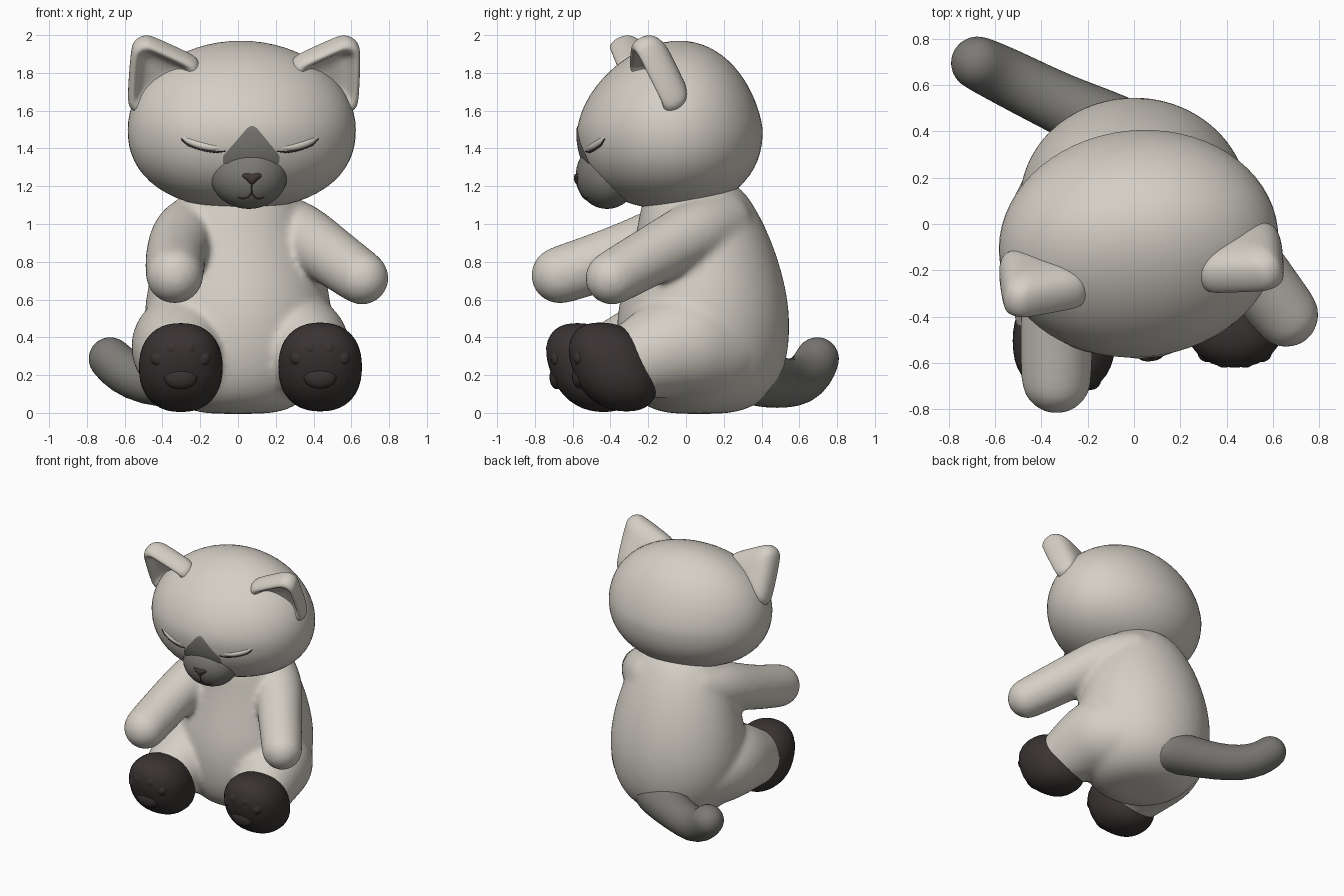
import bpy, bmesh, math
from mathutils import Vector, Matrix

if "Cube" in bpy.data.objects:
    bpy.data.objects.remove(bpy.data.objects["Cube"])


def mat(name, rgb):
    m = bpy.data.materials.new(name)
    m.diffuse_color = (*rgb, 1)
    m.use_nodes = True
    m.node_tree.nodes["Principled BSDF"].inputs["Base Color"].default_value = m.diffuse_color
    return m


CREAM = mat("cream plush", (0.66, 0.625, 0.56))
GREY = mat("grey plush", (0.20, 0.195, 0.178))
DARK = mat("dark brown plush", (0.042, 0.034, 0.033))
NOSE = mat("nose brown", (0.055, 0.042, 0.04))


def finish(bm, name, material, matrix=None, subsurf=0, mirror=False):
    bmesh.ops.recalc_face_normals(bm, faces=bm.faces)
    me = bpy.data.meshes.new(name)
    bm.to_mesh(me)
    bm.free()
    for p in me.polygons:
        p.use_smooth = True
    me.materials.append(material)
    ob = bpy.data.objects.new(name, me)
    bpy.context.collection.objects.link(ob)
    if matrix:
        ob.matrix_world = matrix
    if mirror:
        mod = ob.modifiers.new("Mirror", 'MIRROR')
        mod.use_mirror_merge = False
    if subsurf:
        mod = ob.modifiers.new("Subsurf", 'SUBSURF')
        mod.levels = mod.render_levels = subsurf
    return ob


def skin(bm, rings):
    """Bridge equal rings of points; a ring is closed to its centre at both ends."""
    vs = [[bm.verts.new(p) for p in r] for r in rings]
    n = len(vs[0])
    for a, b in zip(vs, vs[1:]):
        for i in range(n):
            j = (i + 1) % n
            bm.faces.new((a[i], a[j], b[j], b[i]))
    for r in (vs[0], vs[-1]):
        c = bm.verts.new(sum((v.co for v in r), Vector()) / n)
        for i in range(n):
            bm.faces.new((r[i], r[(i + 1) % n], c))


def add_tube(bm, pts, radii, segs=24):
    """Round-ended tapering tube along a path."""
    pts = [Vector(p) for p in pts]
    secs = []
    last = len(pts) - 1
    for i, (p, r) in enumerate(zip(pts, radii)):
        t = (pts[min(i + 1, last)] - pts[max(i - 1, 0)]).normalized()
        cap = [(k, math.sqrt(1 - k * k)) for k in (0.35, 0.65, 0.87, 0.98)]
        if i == 0:
            secs += [(p - t * r * k, t, r * s) for k, s in reversed(cap)]
        secs.append((p, t, r))
        if i == last:
            secs += [(p + t * r * k, t, r * s) for k, s in cap]
    rings = []
    for p, t, r in secs:
        u = t.cross(Vector((0.1, 0.05, 1))).normalized()
        v = t.cross(u)
        rings.append([p + (u * math.cos(a) + v * math.sin(a)) * r
                      for a in (2 * math.pi * i / segs for i in range(segs))])
    skin(bm, rings)


def tube(name, pts, radii, material, segs=24, subsurf=1, **kw):
    bm = bmesh.new()
    add_tube(bm, pts, radii, segs)
    return finish(bm, name, material, subsurf=subsurf, **kw)


def ball(name, fn, material, segs=64, **kw):
    """Unit sphere reshaped by fn."""
    bm = bmesh.new()
    bmesh.ops.create_uvsphere(bm, u_segments=segs, v_segments=segs // 2, radius=1)
    for v in bm.verts:
        v.co = Vector(fn(v.co))
    return finish(bm, name, material, **kw)


def rounded_triangle(name, corners, r, profile, material, **kw):
    """Cushion with a rounded triangular outline; profile is (scale, depth) from front to back."""
    cs = [Vector(c) for c in corners]
    mid = sum(cs, Vector()) / 3
    n = (cs[1] - cs[0]).cross(cs[2] - cs[0]).normalized()
    if n.y > 0:
        n, cs = -n, cs[::-1]
    outline = []
    for c in cs:
        d = (c - mid).normalized() * r
        for a in (-60, -30, 0, 30, 60):
            outline.append(c + Matrix.Rotation(math.radians(a), 3, n) @ d)
    bm = bmesh.new()
    skin(bm, [[mid + (p - mid) * s + n * d for p in outline] for s, d in profile])
    return finish(bm, name, material, subsurf=2, **kw)


# Torso: stacked elliptical sections (z, back y, front y, half width)
bm = bmesh.new()
rings = []
for z, yb, yf, rx in [(-0.005, 0.2, -0.06, 0.15), (0.015, 0.33, -0.19, 0.28), (0.10, 0.46, -0.30, 0.39),
                      (0.25, 0.535, -0.36, 0.47), (0.45, 0.555, -0.375, 0.505), (0.62, 0.54, -0.35, 0.49),
                      (0.8, 0.495, -0.30, 0.45), (0.97, 0.43, -0.26, 0.395), (1.1, 0.36, -0.24, 0.34),
                      (1.2, 0.29, -0.2, 0.27), (1.27, 0.15, -0.1, 0.13)]:
    rings.append([Vector((rx * math.cos(a), (yb + yf) / 2 + (yb - yf) / 2 * math.sin(a), z))
                  for a in (2 * math.pi * i / 32 for i in range(32))])
skin(bm, rings)

# Arms, one reaching forward and one reaching out
add_tube(bm, [(-0.2, 0.12, 1.0), (-0.285, -0.05, 0.955), (-0.335, -0.34, 0.835), (-0.335, -0.665, 0.73)],
         [0.17, 0.18, 0.16, 0.157])
add_tube(bm, [(0.16, 0.19, 1.0), (0.31, 0.06, 0.96), (0.46, -0.14, 0.855), (0.655, -0.39, 0.715)],
         [0.17, 0.18, 0.158, 0.147])
# Legs with full thighs
add_tube(bm, [(-0.22, 0.1, 0.34), (-0.275, -0.04, 0.365), (-0.305, -0.18, 0.345), (-0.31, -0.45, 0.25)],
         [0.28, 0.298, 0.275, 0.195])
add_tube(bm, [(0.22, 0.13, 0.34), (0.29, 0.01, 0.37), (0.34, -0.1, 0.345), (0.42, -0.32, 0.25)],
         [0.28, 0.298, 0.275, 0.195])
body = finish(bm, "body_arms_and_legs", CREAM, subsurf=2)
# Blend the limbs into the torso like sewn plush
mod = body.modifiers.new("Blend", 'REMESH')
mod.mode = 'VOXEL'
mod.voxel_size = 0.018
mod.use_smooth_shade = True
mod = body.modifiers.new("Soften", 'SMOOTH')
mod.factor = 0.5
mod.iterations = 14


# Feet with soft pads
def foot_shape(c, r):
    def fn(p):
        k = sum(abs(a) ** 2.3 for a in p) ** (-1 / 2.3)
        return (c[0] + p.x * k * r[0], c[1] + p.y * k * r[1] - (p.z * 0.07), c[2] + p.z * k * r[2])
    return fn


for side, c in (("right", (-0.303, -0.505, 0.24)), ("left", (0.435, -0.385, 0.243))):
    ball("foot_" + side, foot_shape(c, (0.221, 0.22, 0.235)), DARK, 40)
    pads = [(0, -0.178, -0.05, 0.09, 0.065)] + [(x, y, z, 0.045, 0.045) for x, y, z in
            ((-0.115, -0.172, 0.05), (-0.045, -0.196, 0.1), (0.045, -0.196, 0.1), (0.115, -0.172, 0.05))]
    for i, (x, y, z, rx, rz) in enumerate(pads):
        ball(f"foot_pad_{side}_{i}", lambda p: (c[0] + x + p.x * rx, c[1] + y + p.y * 0.04, c[2] + z + p.z * rz),
             DARK, 20)

# Tail curling to one side
tube("tail", [(0.0, 0.37, 0.19), (-0.15, 0.445, 0.17), (-0.32, 0.52, 0.155), (-0.49, 0.605, 0.165),
              (-0.61, 0.665, 0.22), (-0.675, 0.695, 0.285)],
     [0.155, 0.145, 0.131, 0.128, 0.123, 0.118], GREY)

# Head, turned slightly; everything on it is in head coordinates
H = Matrix.Translation((0.02, -0.085, 1.5)) @ Matrix.Rotation(math.radians(6.3), 4, 'Z')


def head_shape(p):
    e = 2 if p.z > 0 else 2.25  # fuller cheeks below
    k = (math.hypot(p.x, p.y) ** e + abs(p.z) ** e) ** (-1 / e)
    up = max(p.z, 0)
    return (p.x * k * 0.605, p.y * k * 0.49 * (1 - 0.13 * up) + 0.05 * up * up, p.z * k * (0.47 if up else 0.42))


def head_front(x, z, lift=0.0):
    uz = z / (0.47 if z > 0 else 0.42)
    e = 2 if z > 0 else 2.25
    h = (1 - abs(uz) ** e) ** (1 / e)
    up = max(uz, 0)
    return (x, -0.49 * (1 - 0.13 * up) * math.sqrt(h * h - (x / 0.605) ** 2) + 0.05 * up * up - lift, z)


ball("head", head_shape, CREAM, matrix=H)

# Ears with thick rims and a dished front
rounded_triangle("ears", [(0.54, -0.095, 0.145), (0.535, -0.22, 0.395), (0.325, -0.205, 0.3)], 0.08,
                 [(0.1, -0.055), (0.4, -0.05), (0.6, -0.03), (0.74, 0.015), (0.9, 0.025), (1.01, -0.01),
                  (1.03, -0.065), (0.92, -0.12), (0.58, -0.155), (0.1, -0.16)], CREAM, matrix=H, mirror=True)

# Muzzle and the pointed grey patch above it
MZ, MR = -0.242, 0.178
ball("muzzle", lambda p: (p.x * 0.205, -0.335 + p.y * 0.165, MZ + p.z * MR), GREY, 48, matrix=H)
bm = bmesh.new()
rows = []
for i in range(17):
    d = 0.2 * i / 16
    w = min(0.85 * d + 0.015, 0.15) if i else 0.006
    rows.append([bm.verts.new(head_front(w * (j / 6 - 1), 0.02 - d, 0.005)) for j in range(13)])
for a, b in zip(rows, rows[1:]):
    for j in range(12):
        bm.faces.new((a[j], a[j + 1], b[j + 1], b[j]))
finish(bm, "muzzle_patch", GREY, matrix=H)

# Nose
rounded_triangle("nose", [(-0.043, -0.492, -0.243), (0.043, -0.492, -0.243), (0, -0.494, -0.28)], 0.014,
                 [(0.1, 0.018), (0.6, 0.016), (1, 0.002), (1, -0.02), (0.1, -0.03)], NOSE, matrix=H)


# Stitched mouth and closed eyelids
def muzzle_front(x, z):
    d = math.sqrt(1 - (x / 0.205) ** 2 - ((z - MZ) / MR) ** 2)
    return (x, -0.335 - 0.165 * d, z)


tube("mouth_seam", [muzzle_front(0, z) for z in (-0.28, -0.30, -0.32, -0.34)], [0.004] * 4, NOSE, 8, 0, matrix=H)
tube("mouth_curves", [muzzle_front(x, z) for x, z in ((0, -0.34), (0.02, -0.36), (0.045, -0.367), (0.065, -0.36))],
     [0.004] * 4, NOSE, 8, 0, matrix=H, mirror=True)
lid = [(0.14, -0.115), (0.19, -0.12), (0.24, -0.112), (0.29, -0.098), (0.335, -0.08), (0.365, -0.05)]
tube("eye_lines", [head_front(x, z) for x, z in lid], [0.003, 0.005, 0.005, 0.005, 0.005, 0.003],
     DARK, 8, 0, matrix=H, mirror=True)
tube("eyelids", [head_front(x, z + 0.022, -0.014) for x, z in lid], [0.008, 0.02, 0.023, 0.023, 0.02, 0.008],
     CREAM, 16, 1, matrix=H, mirror=True)
